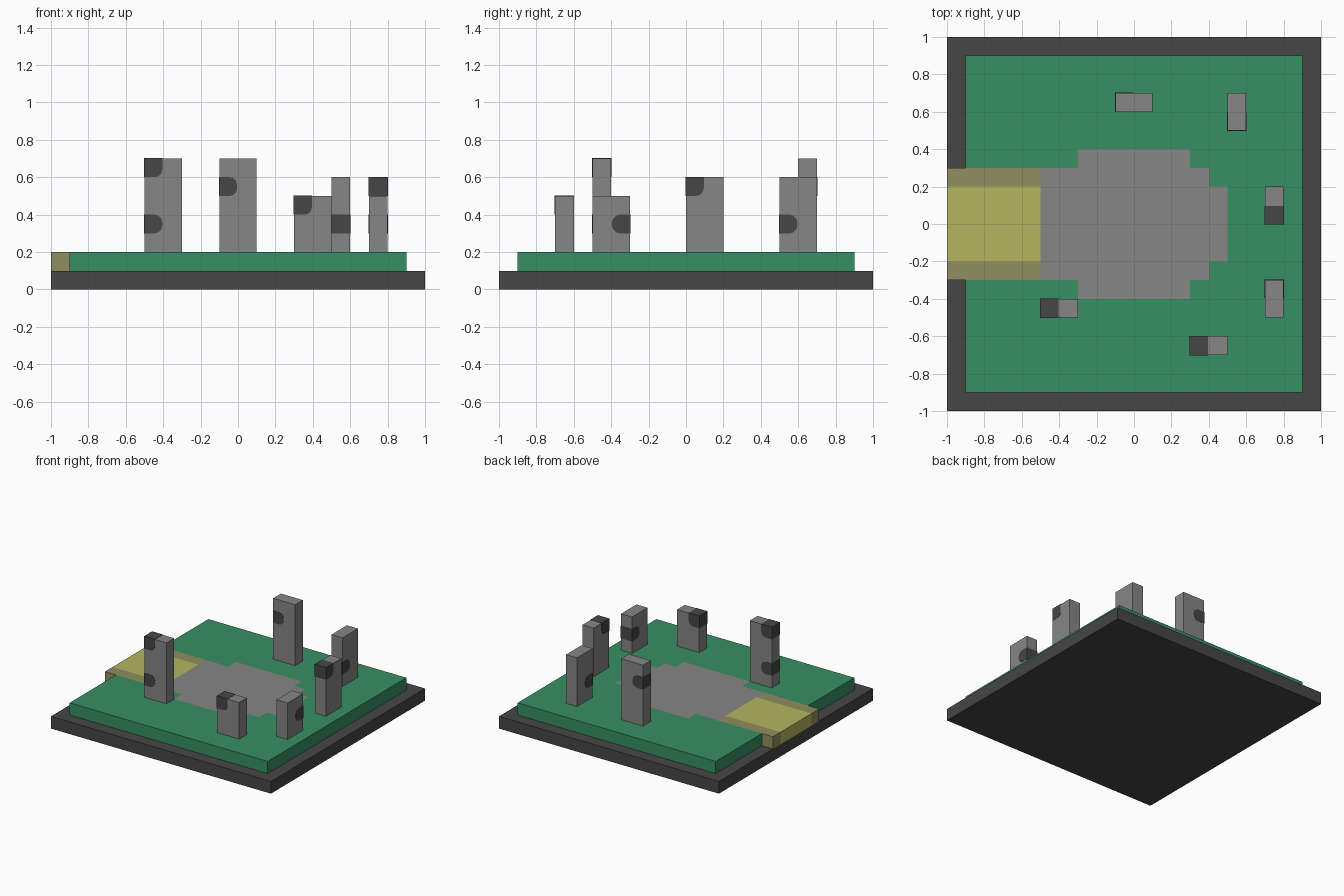
import bpy, bmesh, math
from mathutils import Matrix, Vector

cube = bpy.data.objects.get("Cube")
if cube:
    bpy.data.objects.remove(cube, do_unlink=True)


def material(name, rgb):
    lin = [(c / 255 / 12.92) if c <= 10 else ((c / 255 + 0.055) / 1.055) ** 2.4 for c in rgb]
    m = bpy.data.materials.new(name)
    m.use_nodes = True
    m.diffuse_color = (*lin, 1)
    m.node_tree.nodes["Principled BSDF"].inputs["Base Color"].default_value = (*lin, 1)
    return m


charcoal = material("charcoal", (70, 70, 70))
grass = material("grass green", (55, 143, 98))
stone = material("stone grey", (134, 134, 134))
sand = material("sand yellow", (182, 182, 96))
edging = material("dull edging", (142, 142, 96))


def finish(bm, name, mats, matrix=Matrix()):
    bmesh.ops.recalc_face_normals(bm, faces=bm.faces)
    mesh = bpy.data.meshes.new(name)
    bm.to_mesh(mesh)
    bm.free()
    for m in mats:
        mesh.materials.append(m)
    ob = bpy.data.objects.new(name, mesh)
    ob.matrix_world = matrix
    bpy.context.collection.objects.link(ob)
    return ob


def box(name, lo, hi, mat, matrix=Matrix()):
    bm = bmesh.new()
    bmesh.ops.create_cube(bm, size=1)
    lo, hi = Vector(lo), Vector(hi)
    bmesh.ops.scale(bm, verts=bm.verts, vec=hi - lo)
    bmesh.ops.translate(bm, verts=bm.verts, vec=(lo + hi) / 2)
    return finish(bm, name, [mat], matrix)


# Base slab
box("base_slab", (-1, -1, 0), (1, 1, 0.1), charcoal)


# Ground: grass, stepped stone court and edged path in one flush slab
def ground_index(x, y):
    y = abs(y)
    if x < -0.5 and y < 0.31:
        return 2 if y < 0.21 else 3
    in_court = ((y < 0.2 and -0.5 < x < 0.5) or (y < 0.3 and -0.5 < x < 0.4)
                or (y < 0.4 and abs(x) < 0.3))
    return 1 if in_court else 0


bm = bmesh.new()
for i in range(-10, 9):
    for j in range(-9, 9):
        if i == -10 and not -3 <= j < 3:
            continue
        bm.faces.new([bm.verts.new(((i + a) / 10, (j + b) / 10, 0.1))
                      for a, b in ((0, 0), (1, 0), (1, 1), (0, 1))])
bmesh.ops.remove_doubles(bm, verts=bm.verts, dist=0.001)
top = bmesh.ops.extrude_face_region(bm, geom=bm.faces[:])["geom"]
bmesh.ops.translate(bm, verts=[v for v in top if isinstance(v, bmesh.types.BMVert)], vec=(0, 0, 0.1))
bmesh.ops.recalc_face_normals(bm, faces=bm.faces)
for f in bm.faces:
    c = f.calc_center_median()
    f.material_index = ground_index(c.x, c.y)
bmesh.ops.dissolve_limit(bm, angle_limit=0.02, verts=bm.verts, edges=bm.edges, delimit={'MATERIAL'})
finish(bm, "ground", [grass, stone, sand, edging])


# Dark patch wrapping the end of a pillar, with rounded inner corners
def patch(name, z, at_top, matrix):
    e, end, r = 0.002, 0.095, 0.04
    z1 = z + 0.1 + (e if at_top else 0)
    pts = [(-e, z1), (-e, z)]
    angles = [math.radians(a) for a in (0, 30, 60, 90)]
    pts += [(end - r + r * math.sin(a), z + r - r * math.cos(a)) for a in angles]
    if at_top:
        pts.append((end, z1))
    else:
        pts += [(end - r + r * math.cos(a), z1 - r + r * math.sin(a)) for a in angles]
    bm = bmesh.new()
    face = bm.faces.new([bm.verts.new((u, -0.05 - e, w)) for u, w in pts])
    new = bmesh.ops.extrude_face_region(bm, geom=[face])["geom"]
    bmesh.ops.translate(bm, verts=[v for v in new if isinstance(v, bmesh.types.BMVert)],
                        vec=(0, 0.1 + 2 * e, 0))
    finish(bm, name, [charcoal], matrix)


# Standing pillars: patched end (x, y), turn in degrees, top height, patch heights
pillars = [
    ((-0.5, -0.45), 0, 0.7, (0.6, 0.3)),
    ((-0.1, 0.65), 0, 0.7, (0.5,)),
    ((0.3, -0.65), 0, 0.5, (0.4,)),
    ((0.55, 0.5), 90, 0.6, (0.3,)),
    ((0.75, 0.0), 90, 0.6, (0.5,)),
    ((0.75, -0.3), -90, 0.5, (0.3,)),
]
for n, ((x, y), turn, height, patches) in enumerate(pillars, 1):
    m = Matrix.Translation((x, y, 0)) @ Matrix.Rotation(math.radians(turn), 4, 'Z')
    box(f"pillar_{n}", (0, -0.05, 0.2), (0.2, 0.05, height), stone, m)
    for k, z in enumerate(patches, 1):
        patch(f"pillar_{n}_patch_{k}", z, z + 0.1 > height - 0.01, m)
